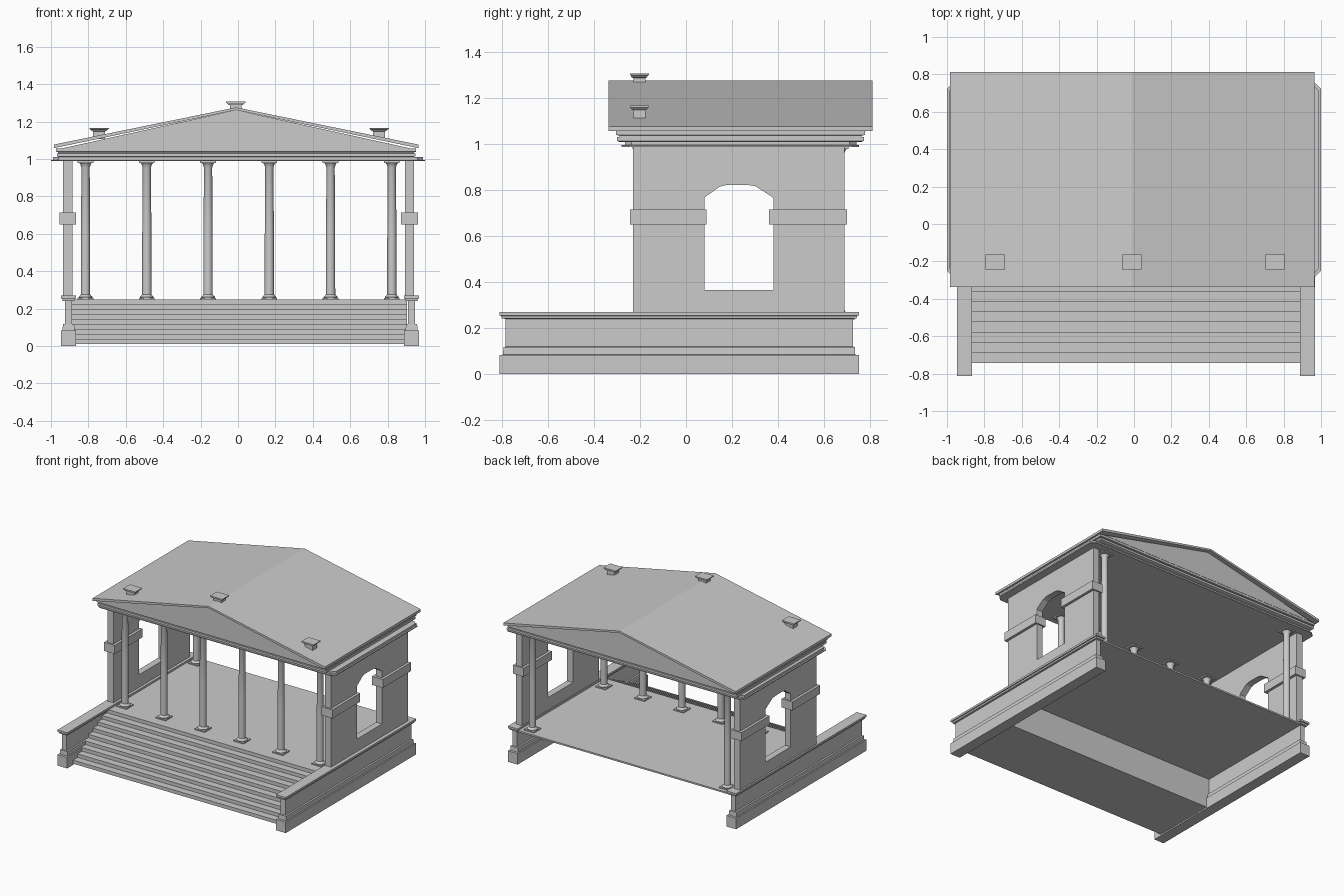
import bpy, bmesh, math

if "Cube" in bpy.data.objects:
    bpy.data.objects.remove(bpy.data.objects["Cube"])


def make(name, bm):
    bmesh.ops.recalc_face_normals(bm, faces=bm.faces)
    me = bpy.data.meshes.new(name)
    bm.to_mesh(me)
    bm.free()
    ob = bpy.data.objects.new(name, me)
    bpy.context.collection.objects.link(ob)
    return ob


def loft(name, rings):
    """Skin a stack of point rings and cap both ends."""
    bm = bmesh.new()
    loops = [[bm.verts.new(p) for p in r] for r in rings]
    n = len(loops[0])
    for a, b in zip(loops, loops[1:]):
        for i in range(n):
            j = (i + 1) % n
            bm.faces.new((a[i], a[j], b[j], b[i]))
    bm.faces.new(loops[0])
    bm.faces.new(loops[-1])
    return make(name, bm)


def rect(x0, x1, y0, y1, z):
    return [(x0, y0, z), (x1, y0, z), (x1, y1, z), (x0, y1, z)]


def box(name, x0, x1, y0, y1, z0, z1):
    return loft(name, [rect(x0, x1, y0, y1, z) for z in (z0, z1)])


def prism_y(name, xz, y0, y1):
    return loft(name, [[(x, y, z) for x, z in xz] for y in (y0, y1)])


def prism_x(name, yz, x0, x1):
    return loft(name, [[(x, y, z) for y, z in yz] for x in (x0, x1)])


# Staircase: one stepped profile, nine steps up to the floor
steps, top, bottom, front, run = 9, 0.25, 0.01, -0.743, 0.0545
rise = (top - bottom) / steps
prof = [(front, bottom)]
for i in range(steps):
    y = front + i * run
    prof += [(y, bottom + (i + 1) * rise), (y + run, bottom + (i + 1) * rise)]
prof.append((front + steps * run, bottom))
prism_x("front_stairs", prof, -0.888, 0.904)

# Thin floor slab, open underneath
box("floor", -0.888, 0.904, front + steps * run - 0.01, 0.735, 0.238, 0.25)

# Side plinths with moulded profile: (z, half width, end inset)
plinth = [(0, .041, 0), (.083, .041, 0), (.084, .032, .016), (.117, .030, .018),
          (.119, .019, .026), (.24, .019, .026), (.242, .032, .010),
          (.253, .034, .008), (.255, .041, 0), (.27, .041, 0)]
for side, cx in (("left", -0.906), ("right", 0.928)):
    loft(side + "_plinth", [rect(cx - w, cx + w, -.812 + e, .752 - e, z)
                            for z, w, e in plinth])

# Side walls with arched openings, belt bands either side of the arch
arch = [(.08, .365), (.38, .365), (.38, .767), (.30, .818), (.26, .823),
        (.18, .823), (.145, .814), (.08, .767)]
for side, cx in (("left", -0.91), ("right", 0.917)):
    wall = box(side + "_wall", cx - .025, cx + .025, -.23, .69, .265, .992)
    cutter = prism_x(side + "_arch_cutter", arch, cx - .1, cx + .1)
    cutter.hide_render = True
    cutter.hide_set(True)
    cutter.display_type = 'WIRE'
    mod = wall.modifiers.new("arch", 'BOOLEAN')
    mod.operation = 'DIFFERENCE'
    mod.solver = 'EXACT'
    mod.object = cutter
    for end, y0, y1 in (("front", -.243, .09), ("back", .362, .70)):
        box(f"{side}_{end}_band", cx - .045, cx + .045, y0, y1, .65, .715)


# Columns: turned shaft with square base and cap
def column(name, x, y):
    profile = [(.256, .036), (.262, .038), (.268, .031), (.276, .025), (.60, .0245),
               (.955, .022), (.963, .025), (.972, .028), (.98, .034)]
    n = 16
    ob = loft(name + "_shaft", [[(x + r * math.cos(2 * math.pi * k / n),
                                  y + r * math.sin(2 * math.pi * k / n), z)
                                 for k in range(n)] for z, r in profile])
    bpy.context.view_layer.objects.active = ob
    ob.select_set(True)
    bpy.ops.object.shade_smooth_by_angle(angle=math.radians(30))
    ob.select_set(False)
    for part, z0, z1 in (("base", .248, .258), ("cap", .979, .992)):
        box(f"{name}_{part}", x - .042, x + .042, y - .042, y + .042, z0, z1)


xs = [-.815 + i * .3275 for i in range(6)]
for i, x in enumerate(xs):
    column(f"front_column_{i + 1}", x, -.19)
for side, x in (("left", xs[0]), ("right", xs[-1])):
    column(f"back_{side}_column", x, .665)


# Entablature: wide clipped slab, then two stepped mouldings
def clipped(x0, x1, y0, y1, c, z):
    return [(x, y, z) for x, y in (
        (x0 + c, y0), (x1 - c, y0), (x1, y0 + c), (x1, y1 - c),
        (x1 - c, y1), (x0 + c, y1), (x0, y1 - c), (x0, y0 + c))]


loft("architrave_slab", [clipped(-1, 1, -.28, .752, .03, .988),
                         clipped(-1, 1, -.28, .752, .03, .995),
                         clipped(-.99, .99, -.266, .742, .03, .996),
                         clipped(-.99, .99, -.266, .742, .03, 1.012)])
cx = -.01
cornice = [(1.01, .945, .292), (1.014, .958, .302), (1.03, .958, .302), (1.031, .952, .292),
           (1.038, .952, .292), (1.039, .963, .306), (1.056, .963, .306)]
loft("cornice", [rect(cx - w, cx + w, .237 - d - .235, .237 + d + .235, z)
                 for z, w, d in cornice])

# Gable triangles, set back under the roof edges
tri = [(cx - .94, 1.055), (cx + .94, 1.055), (cx, 1.262)]
prism_y("front_gable", tri, -.305, -.285)
prism_y("back_gable", tri, .76, .78)

# Pitched roof shell
hw = .975
roof = [(cx - hw, 1.058), (cx - hw, 1.077), (cx, 1.276),
        (cx + hw, 1.077), (cx + hw, 1.058), (cx, 1.262)]
bm = bmesh.new()
a, b = ([bm.verts.new((x, y, z)) for x, z in roof] for y in (-.337, .812))
for i in range(6):
    bm.faces.new((a[i], a[(i + 1) % 6], b[(i + 1) % 6], b[i]))
for v in (a, b):
    bm.faces.new((v[0], v[1], v[2], v[5]))
    bm.faces.new((v[5], v[2], v[3], v[4]))
make("roof", bm)

# Small roof pedestals with flared caps
for name, x, z in (("left", -.742, 1.167), ("centre", -.012, 1.307), ("right", .755, 1.167)):
    levels = [(-.06, .032, .026), (-.019, .032, .026), (-.018, .038, .032),
              (-.008, .048, .038), (-.007, .051, .041), (0, .051, .041)]
    loft(name + "_roof_pedestal", [rect(x - w, x + w, -.203 - d, -.203 + d, z + dz)
                                   for dz, w, d in levels])
